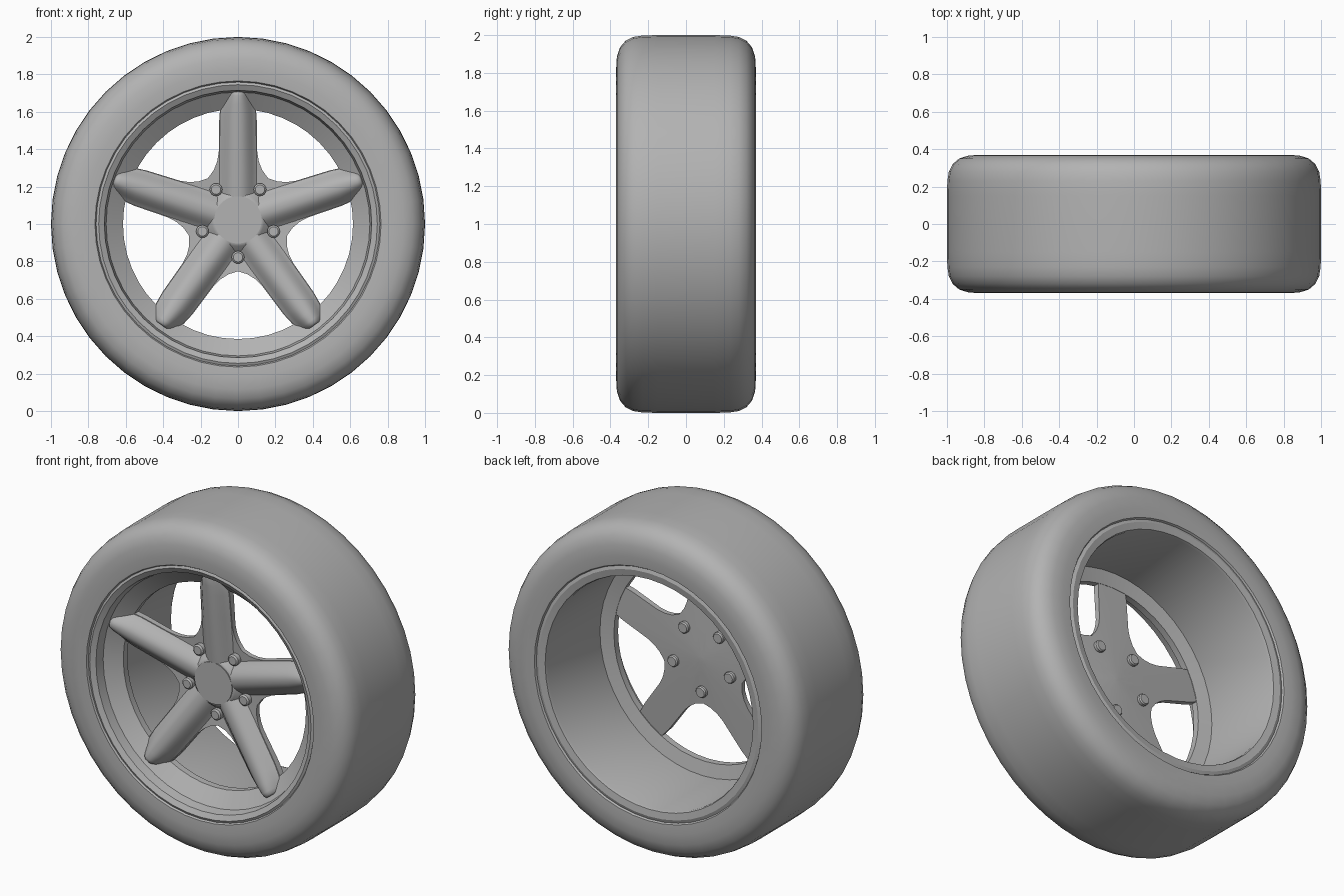
import bpy, bmesh, math
from mathutils import Matrix, Vector

cube = bpy.data.objects.get("Cube")
if cube:
    bpy.data.objects.remove(cube, do_unlink=True)

grey = bpy.data.materials.new("plain_grey")
grey.use_nodes = True
GREY = (0.45, 0.45, 0.45, 1)
grey.diffuse_color = GREY
grey.node_tree.nodes["Principled BSDF"].inputs["Base Color"].default_value = GREY

SEGMENTS = 48
WHEEL_Z = 1.0     # tyre and rim axis
HUB_Z = 1.022     # spoke star axis


def finish(name, bm, z, angle=35):
    bmesh.ops.remove_doubles(bm, verts=bm.verts, dist=1e-5)
    bmesh.ops.recalc_face_normals(bm, faces=bm.faces)
    mesh = bpy.data.meshes.new(name)
    bm.to_mesh(mesh)
    bm.free()
    mesh.materials.append(grey)
    obj = bpy.data.objects.new(name, mesh)
    obj.location.z = z
    bpy.context.collection.objects.link(obj)
    bpy.ops.object.select_all(action='DESELECT')
    obj.select_set(True)
    bpy.context.view_layer.objects.active = obj
    bpy.ops.object.shade_smooth_by_angle(angle=math.radians(angle))
    return obj


def lathe(name, profile, z, closed=True, segments=SEGMENTS, centre=(0, 0), angle=35):
    """Spin (radius, y) points round the y axis."""
    bm = bmesh.new()
    rings = []
    for i in range(segments):
        a = math.tau * i / segments
        rings.append([bm.verts.new((centre[0] + r * math.sin(a), y,
                                    centre[1] + r * math.cos(a))) for r, y in profile])
    steps = len(profile) if closed else len(profile) - 1
    for i in range(segments):
        p, q = rings[i], rings[(i + 1) % segments]
        for j in range(steps):
            k = (j + 1) % len(profile)
            bm.faces.new((p[j], p[k], q[k], q[j]))
    bmesh.ops.dissolve_degenerate(bm, dist=1e-6, edges=bm.edges)
    return finish(name, bm, z, angle)


# Tyre: half section mirrored across the middle
half = [(0.755, 0.35), (0.765, 0.366), (0.82, 0.37), (0.885, 0.366), (0.935, 0.35),
        (0.97, 0.32), (0.99, 0.28), (0.998, 0.23), (1.0, 0.15)]
lathe("tyre", half + [(r, -y) for r, y in reversed(half)], WHEEL_Z)

# Rim: front lip, sloping seat, centre hole, rear barrel and flange
lathe("rim", [(0.76, -0.355), (0.745, -0.362), (0.715, -0.345), (0.705, -0.29),
              (0.615, -0.225), (0.615, -0.185), (0.695, -0.165), (0.695, 0.34),
              (0.70, 0.355), (0.74, 0.362), (0.76, 0.355)], WHEEL_Z, angle=25)


# Dished surfaces of the spoke star, as depth by radius
def plate_front(r):
    return -0.165 - 0.10 * r


def plate_back(r):
    return -0.145 - 0.07 * r


def ridge_top(r):
    return -0.222 - 0.125 * r


# Star plate: one fifth of the outline, repeated
fifth = [(-0.09, 0.64), (0.09, 0.64), (0.10, 0.55), (0.103, 0.36),
         (0.112, 0.31), (0.13, 0.265)]
valley = Vector((math.sin(math.pi / 5), math.cos(math.pi / 5))) * 0.275
outline = []
for s in range(5):
    turn = Matrix.Rotation(-s * math.tau / 5, 2)
    mirrored = [(-0.13, 0.265), (-0.112, 0.31), (-0.103, 0.36), (-0.10, 0.55)]
    outline += [turn @ Vector(p) for p in mirrored + fifth + [tuple(valley)]]

bm = bmesh.new()
scales = [0.05, 0.35, 0.65, 1.0]
sides = []
for depth in (plate_front, plate_back):
    loops = [[bm.verts.new((p.x * k, depth(p.length * k), p.y * k)) for p in outline]
             for k in scales]
    sides.append(loops)
count = len(outline)
for loops in sides:
    bm.faces.new(loops[0])
    for a, b in zip(loops, loops[1:]):
        for i in range(count):
            j = (i + 1) % count
            bm.faces.new((a[i], a[j], b[j], b[i]))
for i in range(count):
    j = (i + 1) % count
    bm.faces.new((sides[0][-1][i], sides[0][-1][j], sides[1][-1][j], sides[1][-1][i]))
finish("star_plate", bm, HUB_Z)

# Spoke ridges: rounded section lofted along the radius, tapered at the tip
stations = [(0.03, 0.10, 1), (0.15, 0.10, 1), (0.28, 0.10, 1), (0.42, 0.098, 1),
            (0.56, 0.096, 1), (0.62, 0.088, 1), (0.665, 0.074, 1), (0.685, 0.066, 0.93),
            (0.695, 0.056, 0.75)]
POINTS = 17
for s in range(5):
    bm = bmesh.new()
    rows = []
    for r, width, lift in stations:
        row = []
        for i in range(POINTS):
            u = 2 * i / (POINTS - 1) - 1
            bulge = (1 - abs(u) ** 2.4) ** 1.5
            base = plate_front(r) - 0.002
            y = base + (ridge_top(r) - base) * bulge * lift
            row.append(bm.verts.new((u * width, y, r)))
        rows.append(row)
    for a, b in zip(rows, rows[1:]):
        for i in range(POINTS - 1):
            bm.faces.new((a[i], a[i + 1], b[i + 1], b[i]))
        bm.faces.new((a[0], b[0], b[-1], a[-1]))
    bm.faces.new(rows[0])
    bm.faces.new(rows[-1])
    bmesh.ops.rotate(bm, verts=bm.verts, cent=(0, 0, 0),
                     matrix=Matrix.Rotation(s * math.tau / 5, 3, 'Y'))
    finish(f"spoke_{s + 1}", bm, HUB_Z, 50)

# Hub mound and flat centre cap
lathe("hub_mound", [(0, -0.16), (0.20, -0.17), (0.165, -0.195), (0.14, -0.226),
                    (0.126, -0.232), (0, -0.232)], HUB_Z, closed=False)
lathe("centre_cap", [(0, -0.20), (0.126, -0.20), (0.126, -0.238), (0, -0.238)],
      HUB_Z, closed=False)

# Wheel bolts through the plate, between the spokes
for s in range(5):
    a = math.tau * (s + 0.5) / 5
    spot = (0.2 * math.sin(a), 0.2 * math.cos(a))
    lathe(f"bolt_{s + 1}", [(0, -0.222), (0.025, -0.222), (0.034, -0.214),
                            (0.034, -0.142), (0.028, -0.134), (0, -0.134)],
          HUB_Z, closed=False, segments=16, centre=spot)
